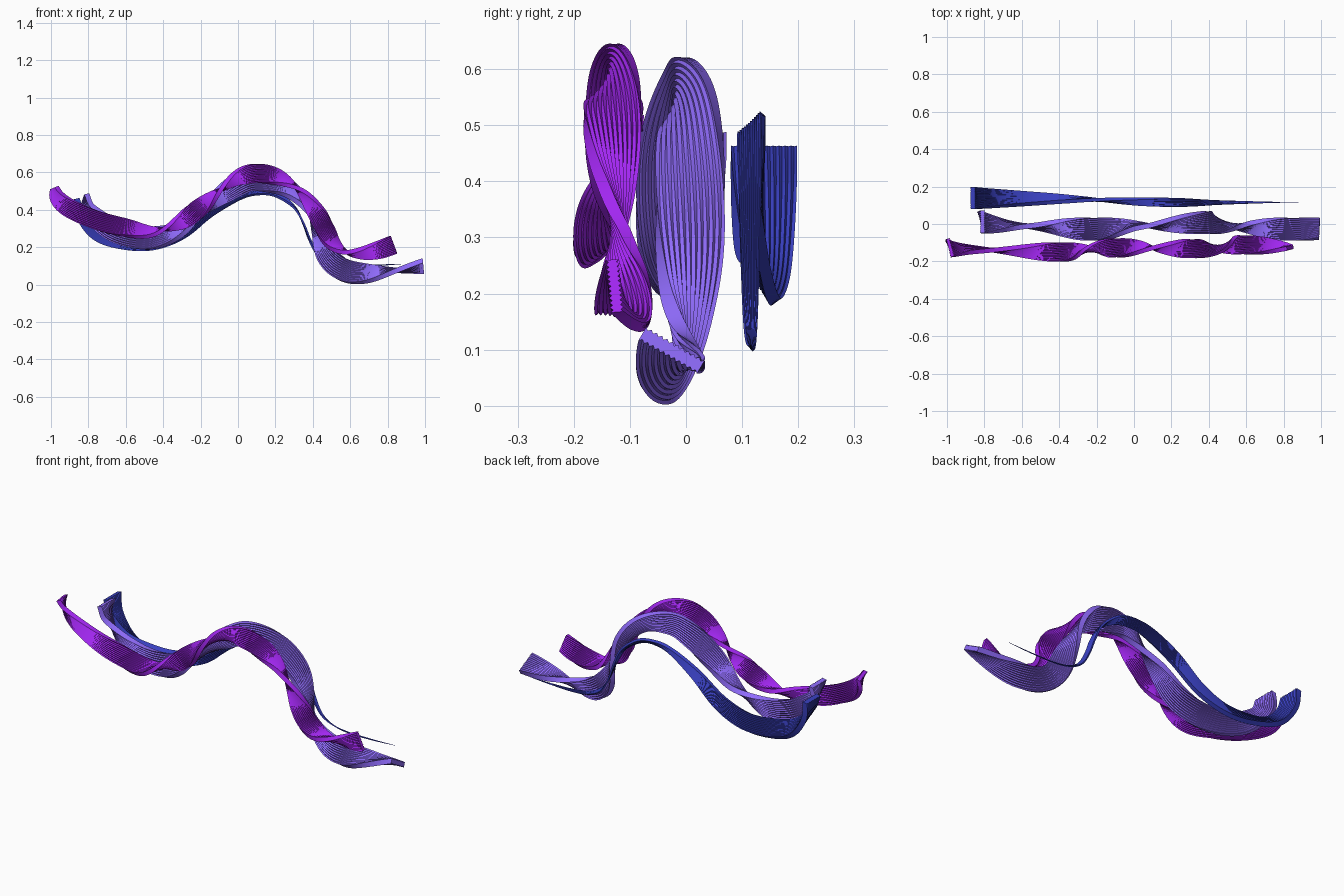
import bpy, bmesh, math
from mathutils import Vector

if "Cube" in bpy.data.objects:
    bpy.data.objects.remove(bpy.data.objects["Cube"])


def catmull(pts, steps):
    """Smooth curve through the control points (x, z, twist in degrees, sideways shift)."""
    p = [Vector(q) for q in pts]
    p = [2 * p[0] - p[1]] + p + [2 * p[-1] - p[-2]]
    out = []
    for i in range(1, len(p) - 2):
        a, b, c, d = p[i - 1:i + 3]
        for k in range(steps):
            t = k / steps
            out.append(0.5 * (2 * b + (c - a) * t + (2 * a - 5 * b + 4 * c - d) * t * t
                              + (3 * b - a - 3 * c + d) * t ** 3))
    return out + [p[-2]]


def ridged_profile(near, far, thick, teeth=11, depth=0.005):
    """Flat strip cross-section with saw-toothed broad sides."""
    n = teeth * 2
    top = [(-near + (near + far) * i / n, thick / 2 - (depth if i % 2 else 0))
           for i in range(n + 1)]
    return top + [(u, -v) for u, v in reversed(top)]


def ribbon(name, color, y, path, near, far, thick, tip=1.0, steps=10):
    pts = catmull(path, steps)
    prof = ridged_profile(near, far, thick)
    dist = [0.0]
    for a, b in zip(pts, pts[1:]):
        dist.append(dist[-1] + (b.xy - a.xy).length)
    bm = bmesh.new()
    rings = []
    for i, p in enumerate(pts):
        t = (pts[min(i + 1, len(pts) - 1)] - pts[max(i - 1, 0)]).xy.normalized()
        side, up = Vector((0, 1, 0)), Vector((-t.y, 0, t.x))
        a = math.radians(p.z)
        d = math.cos(a) * side + math.sin(a) * up
        e = -math.sin(a) * side + math.cos(a) * up
        s = 1 + (tip - 1) * dist[i] / dist[-1]
        o = Vector((p.x, y + p.w, p.y))
        rings.append([bm.verts.new(o + (d * u + e * v) * s) for u, v in prof])
    n = len(prof)
    for r0, r1 in zip(rings, rings[1:]):
        for j in range(n):
            k = (j + 1) % n
            bm.faces.new((r0[j], r0[k], r1[k], r1[j]))
    bm.faces.new(rings[0])
    bm.faces.new(rings[-1])
    bmesh.ops.recalc_face_normals(bm, faces=bm.faces)
    me = bpy.data.meshes.new(name)
    bm.to_mesh(me)
    bm.free()
    ob = bpy.data.objects.new(name, me)
    bpy.context.collection.objects.link(ob)
    mat = bpy.data.materials.new(name + "_color")
    mat.diffuse_color = (*color, 1)
    mat.use_nodes = True
    mat.node_tree.nodes["Principled BSDF"].inputs["Base Color"].default_value = mat.diffuse_color
    me.materials.append(mat)
    bpy.ops.object.select_all(action='DESELECT')
    ob.select_set(True)
    bpy.context.view_layer.objects.active = ob
    bpy.ops.object.shade_smooth_by_angle(angle=math.radians(25))


# Front ribbon
ribbon("purple_ribbon", (0.36, 0.02, 0.88), -0.128, [
    (-.98, .52, -15, -.01), (-.955, .465, -45, -.01), (-.89, .415, -68, -.01),
    (-.75, .355, -90, -.01), (-.6, .315, -118, -.01),
    (-.45, .287, -160, -.01), (-.3, .33, -225, -.01), (-.2, .40, -290, -.012),
    (-.1, .50, -355, -.012), (0, .58, -405, -.008), (.1, .607, -450, 0),
    (.22, .58, -495, .007), (.33, .50, -550, .008), (.41, .38, -600, .006),
    (.455, .29, -640, .005), (.5, .22, -675, .005), (.57, .176, -715, .005),
    (.65, .172, -745, .004), (.74, .192, -775, .002), (.83, .225, -805, 0)],
    near=.038, far=.062, thick=.024)

# Middle ribbon
ribbon("violet_ribbon", (0.28, 0.15, 0.98), -0.01, [
    (-.81, .485, 0, .004), (-.785, .40, -30, .002), (-.65, .302, -75, 0),
    (-.48, .266, -105, 0), (-.3, .306, -155, 0), (-.15, .42, -200, 0),
    (0, .515, -250, 0), (.1, .543, -275, 0), (.25, .51, -315, 0),
    (.36, .42, -345, 0), (.43, .29, -380, 0), (.49, .165, -420, 0),
    (.57, .096, -455, 0), (.68, .073, -490, 0), (.83, .075, -535, 0),
    (.992, .09, -570, 0)],
    near=.042, far=.078, thick=.028)

# Back ribbon, narrowing to a point
ribbon("blue_ribbon", (0.04, 0.05, 0.52), 0.132, [
    (-.862, .46, 0, 0), (-.835, .365, -15, 0), (-.745, .272, -32, 0),
    (-.6, .234, -48, 0), (-.45, .234, -62, 0), (-.3, .29, -78, -.002),
    (-.15, .402, -98, -.005), (0, .482, -120, -.01), (.1, .503, -135, -.012),
    (.2, .487, -150, -.014), (.3, .415, -170, -.015), (.35, .325, -185, -.016),
    (.385, .235, -195, -.016), (.43, .16, -205, -.016), (.5, .12, -215, -.016),
    (.6, .104, -225, -.016), (.75, .104, -240, -.016), (.88, .11, -255, -.016)],
    near=.052, far=.066, thick=.03, tip=.01)
